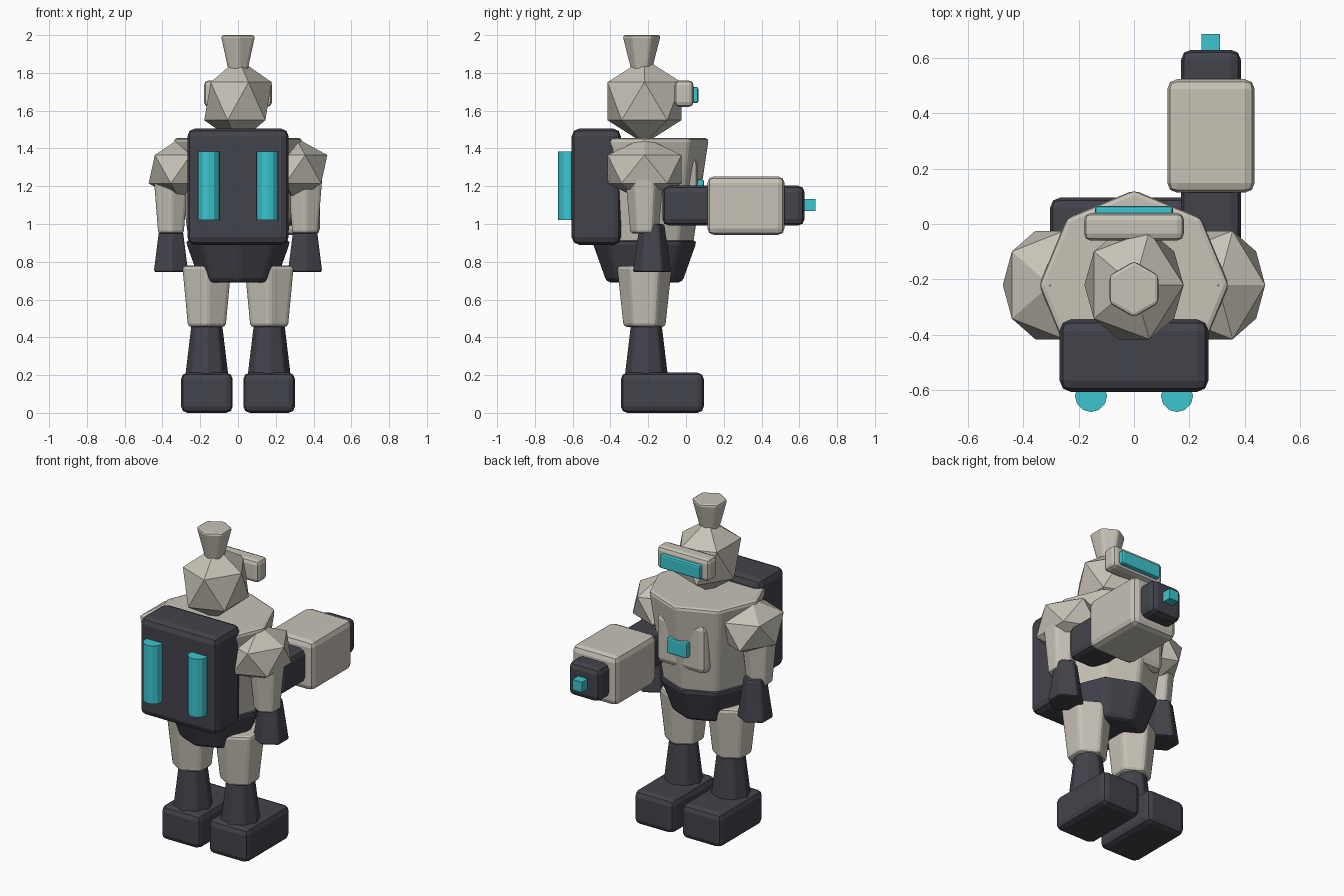
import bpy
import bmesh
from mathutils import Matrix, Vector

if "Cube" in bpy.data.objects:
    bpy.data.objects.remove(bpy.data.objects["Cube"])


def make_material(name, rgb):
    mat = bpy.data.materials.new(name)
    mat.use_nodes = True
    mat.diffuse_color = (*rgb, 1)
    mat.node_tree.nodes["Principled BSDF"].inputs["Base Color"].default_value = (*rgb, 1)
    return mat


SHELL = make_material("warm_grey", (0.57, 0.54, 0.47))
DARK = make_material("dark_slate", (0.055, 0.055, 0.07))
GLOW = make_material("cyan_light", (0.045, 0.56, 0.62))


def finish(name, bm, mat, bevel=0.0, segments=2):
    mesh = bpy.data.meshes.new(name)
    bm.to_mesh(mesh)
    bm.free()
    mesh.materials.append(mat)
    obj = bpy.data.objects.new(name, mesh)
    bpy.context.collection.objects.link(obj)
    if bevel:
        mod = obj.modifiers.new("Bevel", 'BEVEL')
        mod.width = bevel
        mod.segments = segments
        mod.limit_method = 'ANGLE'
    return obj


def box(name, mat, x, y, z, bevel=0.0):
    """Box given by its (min, max) range on each axis."""
    bm = bmesh.new()
    bmesh.ops.create_cube(bm, size=1)
    spans = (x, y, z)
    bmesh.ops.scale(bm, vec=[b - a for a, b in spans], verts=bm.verts)
    bmesh.ops.translate(bm, vec=[(a + b) / 2 for a, b in spans], verts=bm.verts)
    return finish(name, bm, mat, bevel)


def taper(name, mat, x, y, z, low, high, sides, bevel=0.0):
    """Upright prism tapering from radius low to radius high."""
    bm = bmesh.new()
    place = Matrix.Translation((x, y, (z[0] + z[1]) / 2))
    bmesh.ops.create_cone(bm, cap_ends=True, segments=sides, radius1=low,
                          radius2=high, depth=z[1] - z[0], matrix=place)
    return finish(name, bm, mat, bevel)


def facet_ball(name, mat, centre, radii):
    bm = bmesh.new()
    bmesh.ops.create_icosphere(bm, subdivisions=1, radius=1)
    bmesh.ops.scale(bm, vec=radii, verts=bm.verts)
    bmesh.ops.translate(bm, vec=Vector(centre), verts=bm.verts)
    return finish(name, bm, mat)


Y = -0.22  # body axis

# Head, topknot and visor
facet_ball("head", SHELL, (0, Y, 1.65), (0.2, 0.23, 0.225))
taper("topknot", SHELL, 0, -0.235, (1.8, 2.0), 0.055, 0.105, 6, 0.015)
box("visor_housing", SHELL, (-0.18, 0.18), (-0.06, 0.04), (1.62, 1.76), 0.025)
box("visor_lens", GLOW, (-0.14, 0.14), (0.02, 0.065), (1.64, 1.725), 0.01)

# Torso, chest plate and pelvis
taper("torso", SHELL, 0, Y, (0.88, 1.455), 0.26, 0.345, 8, 0.02)
box("chest_plate", SHELL, (-0.17, 0.17), (-0.08, 0.062), (1.04, 1.35), 0.035)
box("chest_light", GLOW, (-0.07, 0.07), (0.03, 0.095), (1.135, 1.235), 0.01)
taper("pelvis", DARK, 0, Y, (0.69, 0.915), 0.205, 0.285, 8, 0.025)

# Backpack with two light tubes
box("backpack", DARK, (-0.268, 0.268), (-0.605, -0.345), (0.89, 1.505), 0.04)
for side, label in ((-1, "right"), (1, "left")):
    taper("light_tube_" + label, GLOW, side * 0.155, -0.62,
          (1.02, 1.385), 0.058, 0.058, 12)

# Limbs, one set per side
for side, label in ((-1, "right"), (1, "left")):
    arm, leg = side * 0.355, side * 0.165
    facet_ball("shoulder_" + label, SHELL, (side * 0.303, Y, 1.29), (0.19, 0.23, 0.168))
    taper("upper_arm_" + label, SHELL, arm, Y, (0.95, 1.28), 0.078, 0.108, 6, 0.015)
    taper("forearm_" + label, DARK, arm, -0.18, (0.745, 1.0), 0.105, 0.068, 6, 0.012)
    taper("thigh_" + label, SHELL, leg, Y, (0.455, 0.78), 0.115, 0.15, 6, 0.018)
    taper("shin_" + label, DARK, leg, -0.21, (0.18, 0.48), 0.118, 0.082, 8, 0.01)
    box("foot_" + label, DARK, (leg - 0.137, leg + 0.137),
        (-0.345, 0.095), (0.0, 0.213), 0.035)

# Arm cannon pointing forward
box("cannon_core", DARK, (0.17, 0.385), (-0.125, 0.628), (0.992, 1.203), 0.035)
box("cannon_sleeve", SHELL, (0.12, 0.435), (0.113, 0.522), (0.942, 1.252), 0.035)
box("cannon_muzzle", GLOW, (0.243, 0.31), (0.6, 0.685), (1.068, 1.132))
